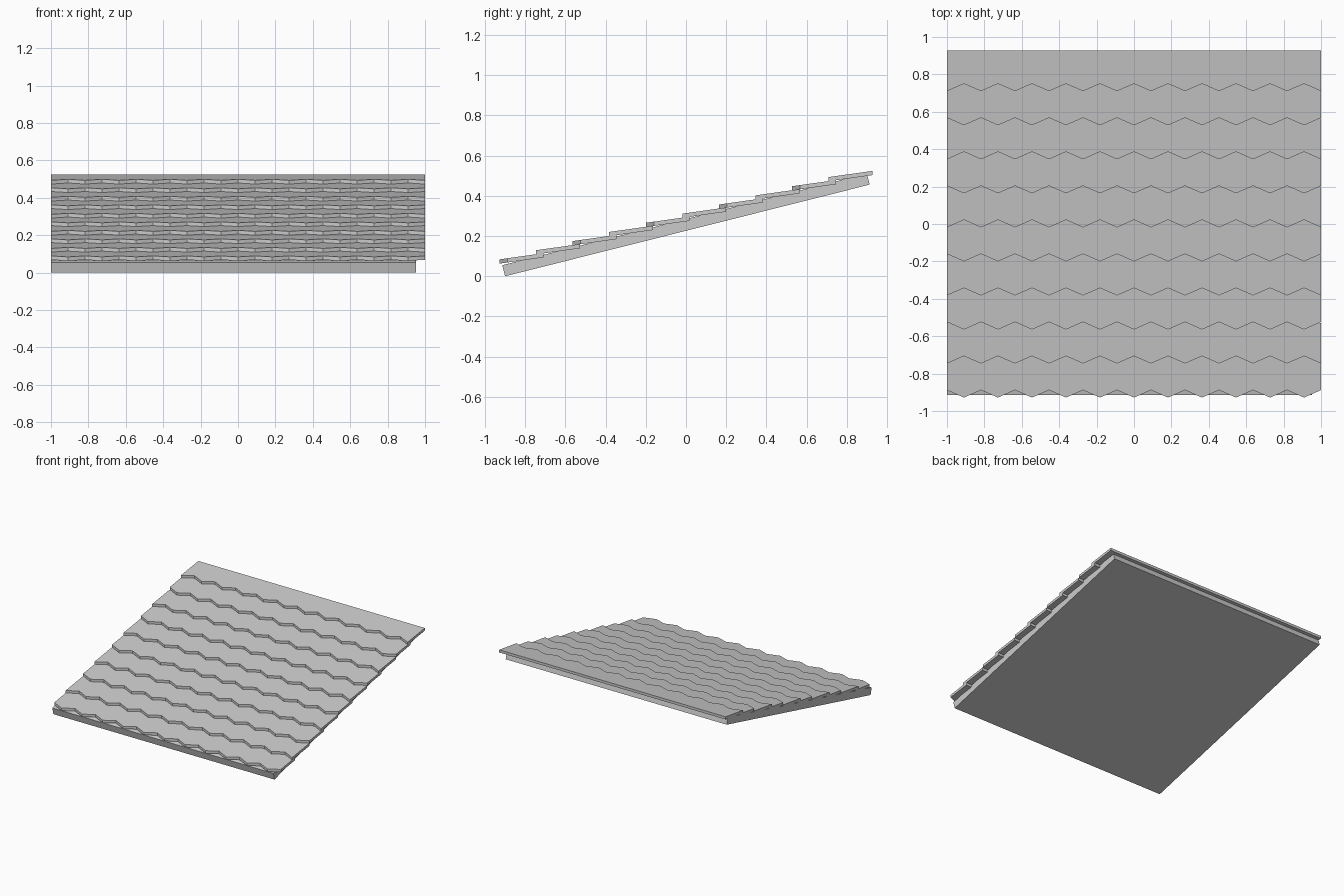
import bpy, bmesh
from math import tan, radians

cube = bpy.data.objects.get("Cube")
if cube:
    bpy.data.objects.remove(cube, do_unlink=True)

GREY = (0.6, 0.6, 0.6, 1)
mat = bpy.data.materials.new("roof_grey")
mat.use_nodes = True
mat.diffuse_color = GREY
mat.node_tree.nodes["Principled BSDF"].inputs["Base Color"].default_value = GREY


def prism(name, lower, upper):
    """Closed solid between two matching outlines (counter-clockwise from above)."""
    bm = bmesh.new()
    low = [bm.verts.new(p) for p in lower]
    top = [bm.verts.new(p) for p in upper]
    n = len(low)
    bm.faces.new(low[::-1])
    bm.faces.new(top)
    for i in range(n):
        j = (i + 1) % n
        bm.faces.new((low[i], low[j], top[j], top[i]))
    bmesh.ops.recalc_face_normals(bm, faces=bm.faces[:])
    mesh = bpy.data.meshes.new(name)
    bm.to_mesh(mesh)
    bm.free()
    mesh.materials.append(mat)
    obj = bpy.data.objects.new(name, mesh)
    bpy.context.collection.objects.link(obj)
    return obj


# Sloping slab, a little narrower than the shingles on the right
def slab_level(front, back):
    return [(-1, *front), (0.952, *front), (0.952, *back), (-1, *back)]


prism("roof_slab",
      slab_level((-0.9, 0), (0.914, 0.456)),
      slab_level((-0.914, 0.055), (0.9, 0.511)))

# Overlapping shingle courses with zigzag front edges, staggered by half a tooth
ROWS, TEETH = 10, 11
PITCH, RISE = 0.182, 0.0455
LENGTH, TOOTH, THICK = 0.218, 0.04, 0.021
TILT = tan(radians(8))

for row in range(ROWS):
    tip_y = -0.928 + row * PITCH
    tip_z = 0.063 + row * RISE
    edge = []
    for i in range(2 * TEETH + 1):
        inset = TOOTH if (i + row) % 2 == 0 else 0
        edge.append((-1 + i / TEETH, inset))
    outline = edge + [(1, LENGTH), (-1, LENGTH)]
    lower = [(x, tip_y + d, tip_z + d * TILT) for x, d in outline]
    upper = [(x, y, z + THICK) for x, y, z in lower]
    prism(f"shingle_course_{row + 1}", lower, upper)
